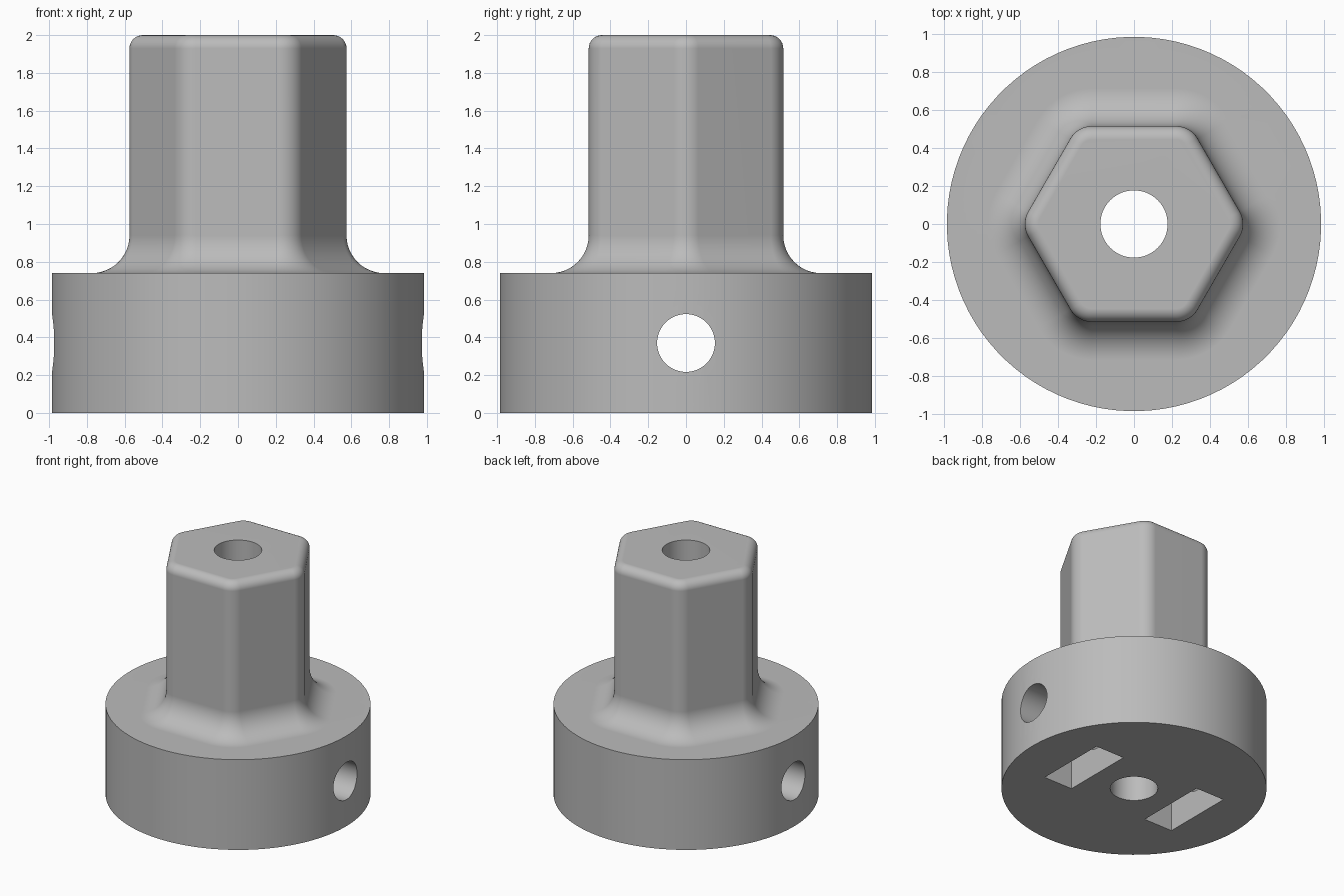
import bpy
import bmesh
from math import sin, cos, pi, radians, sqrt
from mathutils import Matrix

cube = bpy.data.objects.get("Cube")
if cube:
    bpy.data.objects.remove(cube, do_unlink=True)

BASE_R, BASE_H, TOP = 0.985, 0.74, 2.0
APOTHEM, CORNER_R = 0.515, 0.13
FOOT_R, TOP_R = 0.2, 0.07
HOLE_Z = 0.37
ARC = 16            # points per hexagon corner
COUNT = 6 * ARC

grey = bpy.data.materials.new("Grey")
grey.use_nodes = True
colour = (0.5, 0.5, 0.5, 1)
grey.diffuse_color = colour
grey.node_tree.nodes["Principled BSDF"].inputs["Base Color"].default_value = colour


def circle_ring(z):
    angles = [2 * pi * (i - (ARC - 1) / 2) / COUNT for i in range(COUNT)]
    return [(BASE_R * cos(a), BASE_R * sin(a), z) for a in angles]


def hex_ring(offset, z):
    """Rounded hexagon, its outline moved outward by offset."""
    centre = (APOTHEM - CORNER_R) * 2 / sqrt(3)
    r = CORNER_R + offset
    ring = []
    for k in range(6):
        mid = k * pi / 3
        for j in range(ARC):
            a = mid + radians(60) * (j / (ARC - 1) - 0.5)
            ring.append((centre * cos(mid) + r * cos(a),
                         centre * sin(mid) + r * sin(a), z))
    return ring


def make_object(name, bm):
    bmesh.ops.recalc_face_normals(bm, faces=bm.faces)
    mesh = bpy.data.meshes.new(name)
    bm.to_mesh(mesh)
    bm.free()
    mesh.materials.append(grey)
    obj = bpy.data.objects.new(name, mesh)
    bpy.context.collection.objects.link(obj)
    return obj


def cylinder(name, radius, depth, matrix):
    bm = bmesh.new()
    bmesh.ops.create_cone(bm, cap_ends=True, segments=64, radius1=radius,
                          radius2=radius, depth=depth, matrix=matrix)
    return make_object(name, bm)


def box(name, centre, size):
    bm = bmesh.new()
    bmesh.ops.create_cube(bm, size=1, matrix=Matrix.Translation(centre)
                          @ Matrix.Diagonal((*size, 1)))
    return make_object(name, bm)


# Round base, concave foot fillet, hexagonal shaft and rounded top edge
rings = [circle_ring(0), circle_ring(BASE_H)]
for i in range(13):
    a = pi / 2 * i / 12
    rings.append(hex_ring(FOOT_R * (1 - sin(a)), BASE_H + FOOT_R * (1 - cos(a))))
for i in range(9):
    a = pi / 2 * i / 8
    rings.append(hex_ring(TOP_R * (cos(a) - 1), TOP + TOP_R * (sin(a) - 1)))

bm = bmesh.new()
loops = [[bm.verts.new(p) for p in ring] for ring in rings]
for low, high in zip(loops, loops[1:]):
    for i in range(COUNT):
        j = (i + 1) % COUNT
        bm.faces.new((low[i], low[j], high[j], high[i]))
bm.faces.new(loops[0][::-1])
bm.faces.new(loops[-1])
body = make_object("hex_shaft_hub", bm)

# Centre bore, cross hole and the two nut slots open at the bottom
cutters = [
    cylinder("bore_cutter", 0.177, 3, Matrix.Translation((0, 0, 1))),
    cylinder("cross_hole_cutter", 0.153, 3,
             Matrix.Translation((0, 0, HOLE_Z)) @ Matrix.Rotation(pi / 2, 4, "Y")),
]
for side in (-1, 1):
    cutters.append(box("nut_slot_cutter", (side * 0.485, 0, 0.285), (0.26, 0.6, 0.77)))

bpy.context.view_layer.objects.active = body
body.select_set(True)
for cutter in cutters:
    cutter.hide_render = True
    mod = body.modifiers.new("Cut", "BOOLEAN")
    mod.operation = "DIFFERENCE"
    mod.solver = "EXACT"
    mod.object = cutter
    bpy.ops.object.modifier_apply(modifier=mod.name)
    bpy.data.objects.remove(cutter, do_unlink=True)

# Smooth curved faces, crisp edges
bpy.ops.object.shade_smooth_by_angle(angle=radians(30))
weighted = body.modifiers.new("Weighted normals", "WEIGHTED_NORMAL")
weighted.keep_sharp = True
